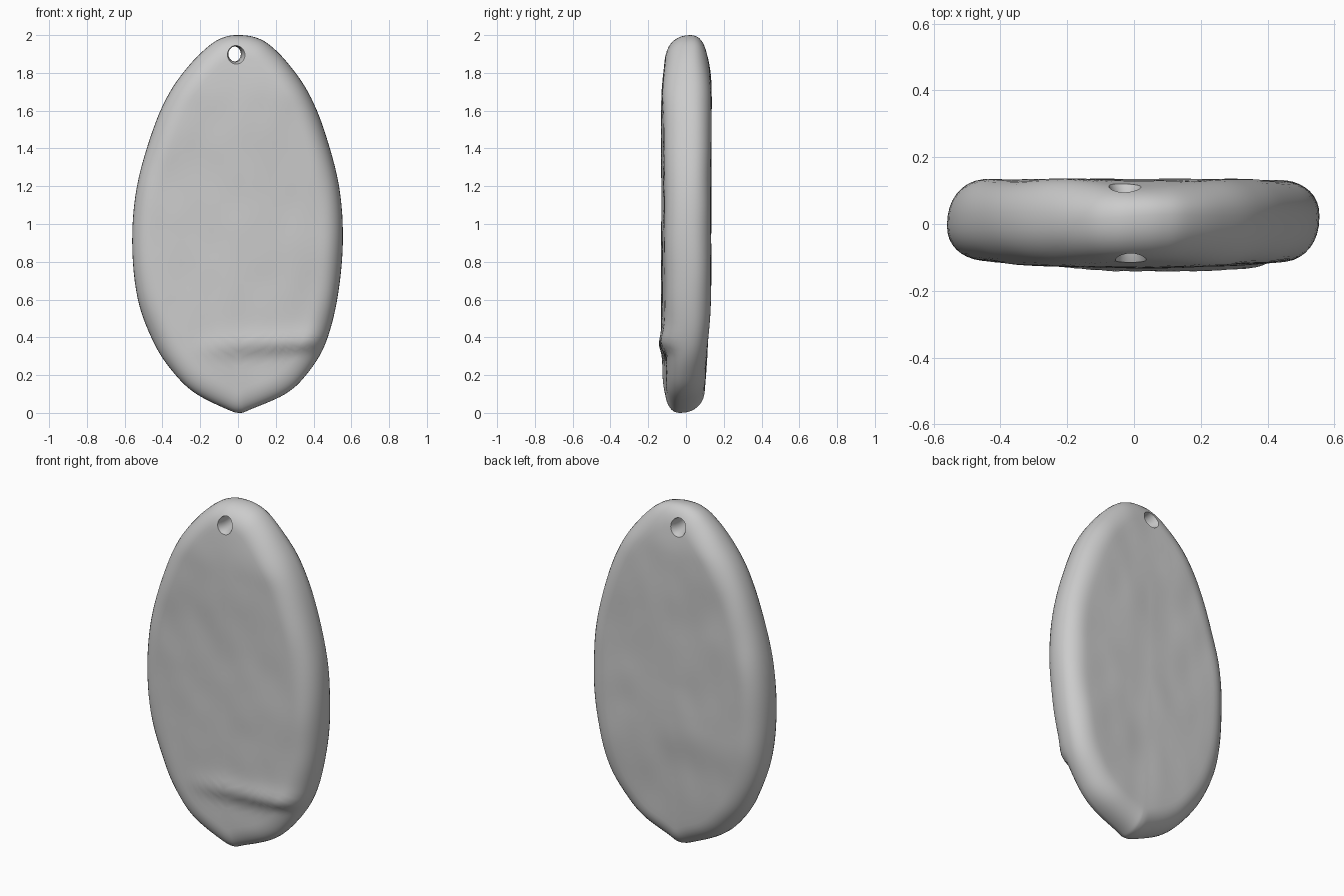
import bpy, bmesh, math
from mathutils import Vector, noise

default = bpy.data.objects.get("Cube")
if default:
    bpy.data.objects.remove(default, do_unlink=True)

# Single matte stone colour
stone = bpy.data.materials.new("grey stone")
stone.use_nodes = True
colour = (0.6, 0.6, 0.6, 1)
stone.diffuse_color = colour
stone.node_tree.nodes["Principled BSDF"].inputs["Base Color"].default_value = colour

# Outline: height, left edge, right edge
EDGES = [(0.02, -0.06, 0.07), (0.1, -0.22, 0.25), (0.2, -0.33, 0.36),
         (0.36, -0.44, 0.46), (0.6, -0.53, 0.525), (0.9, -0.56, 0.555),
         (1.2, -0.535, 0.535), (1.5, -0.45, 0.455), (1.7, -0.36, 0.37),
         (1.85, -0.25, 0.265), (1.95, -0.145, 0.165), (1.99, -0.07, 0.085)]
KNOTS = ([Vector((0.01, 0))] + [Vector((r, z)) for z, l, r in EDGES]
         + [Vector((0, 2))] + [Vector((l, z)) for z, l, r in reversed(EDGES)])
STEPS = 6
RIM = 0.12
CENTRE = Vector((0, 0.95))


def smooth(a, b, v):
    t = min(max((v - a) / (b - a), 0), 1)
    return t * t * (3 - 2 * t)


def spline(points, steps):
    """Closed Catmull-Rom curve."""
    n, out = len(points), []
    for i in range(n):
        a, b, c, d = (points[(i + k) % n] for k in (-1, 0, 1, 2))
        for s in range(steps):
            t = s / steps
            out.append(0.5 * (2 * b + (c - a) * t + (2 * a - 5 * b + 4 * c - d) * t * t
                              + (3 * b - a - 3 * c + d) * t ** 3))
    return out


def face_depth(side, x, z):
    """Gently uneven front (-1) and back (+1) surfaces."""
    lumps = (0.007 * noise.noise(Vector((x * 3, side * 5, z * 3)))
             + 0.003 * noise.noise(Vector((x * 7, side * 9, z * 5))))
    if side < 0:
        y = -0.131 + 0.03 * smooth(1.65, 2, z) + 0.02 * min((x / 0.45) ** 2, 1)
        # Chipped ledge across the lower front
        ledge = 0.33 + 0.05 * x
        reach = smooth(-0.3, 0.1, x)
        y += reach * (0.024 * smooth(ledge + 0.03, ledge - 0.04, z)
                      - 0.014 * math.exp(-((z - ledge - 0.03) / 0.06) ** 2))
        return y + lumps
    return 0.132 - 0.025 * smooth(1.75, 2, z) - 0.035 * smooth(0.75, 0, z) + lumps


def ring_point(p, side, inset, inward):
    """Point on the rounded rim, or further in towards the centre."""
    axis = Vector((0, CENTRE.y + 0.69 * (p.y - CENTRE.y)))
    q = p + (axis - p).normalized() * inset
    q = q.lerp(CENTRE, inward)
    middle = (0.012 + 0.025 * q.x + 0.012 * smooth(1.2, 2, q.y) - 0.045 * smooth(0.5, 0, q.y)
              + 0.012 * noise.noise(Vector((p.x * 3, 2, p.y * 3))))
    fullness = (1 - (1 - inset / RIM) ** 2.2) ** (1 / 2.2)
    return Vector((q.x, middle + (face_depth(side, q.x, q.y) - middle) * fullness, q.y))


def make_object(name, bm):
    bmesh.ops.recalc_face_normals(bm, faces=bm.faces)
    mesh = bpy.data.meshes.new(name)
    bm.to_mesh(mesh)
    bm.free()
    mesh.materials.append(stone)
    obj = bpy.data.objects.new(name, mesh)
    bpy.context.collection.objects.link(obj)
    return obj


def skin(bm, rings):
    for a, b in zip(rings, rings[1:]):
        for i in range(len(a)):
            j = (i + 1) % len(a)
            bm.faces.new((a[i], a[j], b[j], b[i]))


def cap(bm, ring, point):
    tip = bm.verts.new(point)
    for i, v in enumerate(ring):
        bm.faces.new((v, ring[(i + 1) % len(ring)], tip))


# Flat oval pebble: rings run from front centre, round the rim, to back centre
outline = spline(KNOTS, STEPS)
rim_insets = [RIM * (1 - math.cos(k / 9 * math.pi / 2)) for k in range(10)]
half = [(d, 0) for d in rim_insets] + [(RIM, k / 20) for k in range(1, 20)]
sections = [(-1, d, t) for d, t in reversed(half)] + [(1, d, t) for d, t in half[1:]]
bm = bmesh.new()
rings = [[bm.verts.new(ring_point(p, *s)) for p in outline] for s in sections]
skin(bm, rings)
cap(bm, rings[0], (0, face_depth(-1, 0, CENTRE.y), CENTRE.y))
cap(bm, rings[-1], (0, face_depth(1, 0, CENTRE.y), CENTRE.y))
pendant = make_object("pendant_stone", bm)

# Slanted, flared cord hole
bm = bmesh.new()
rings = []
for k in range(17):
    y = -0.16 + 0.02 * k
    radius = 0.037 + 0.007 * (y / 0.1) ** 4
    rings.append([bm.verts.new((-0.018 - 0.08 * y + radius * math.cos(a), y,
                                1.9 + 1.08 * radius * math.sin(a)))
                  for a in (i * math.tau / 32 for i in range(32))])
skin(bm, rings)
bm.faces.new(rings[0])
bm.faces.new(rings[-1])
cutter = make_object("hole_cutter", bm)
cutter.hide_render = True

cut = pendant.modifiers.new("cord hole", "BOOLEAN")
cut.operation = "DIFFERENCE"
cut.solver = "EXACT"
cut.object = cutter
bpy.ops.object.select_all(action="DESELECT")
pendant.select_set(True)
bpy.context.view_layer.objects.active = pendant
bpy.ops.object.modifier_apply(modifier=cut.name)
bpy.data.objects.remove(cutter, do_unlink=True)
bpy.ops.object.shade_smooth_by_angle(angle=math.radians(40))
